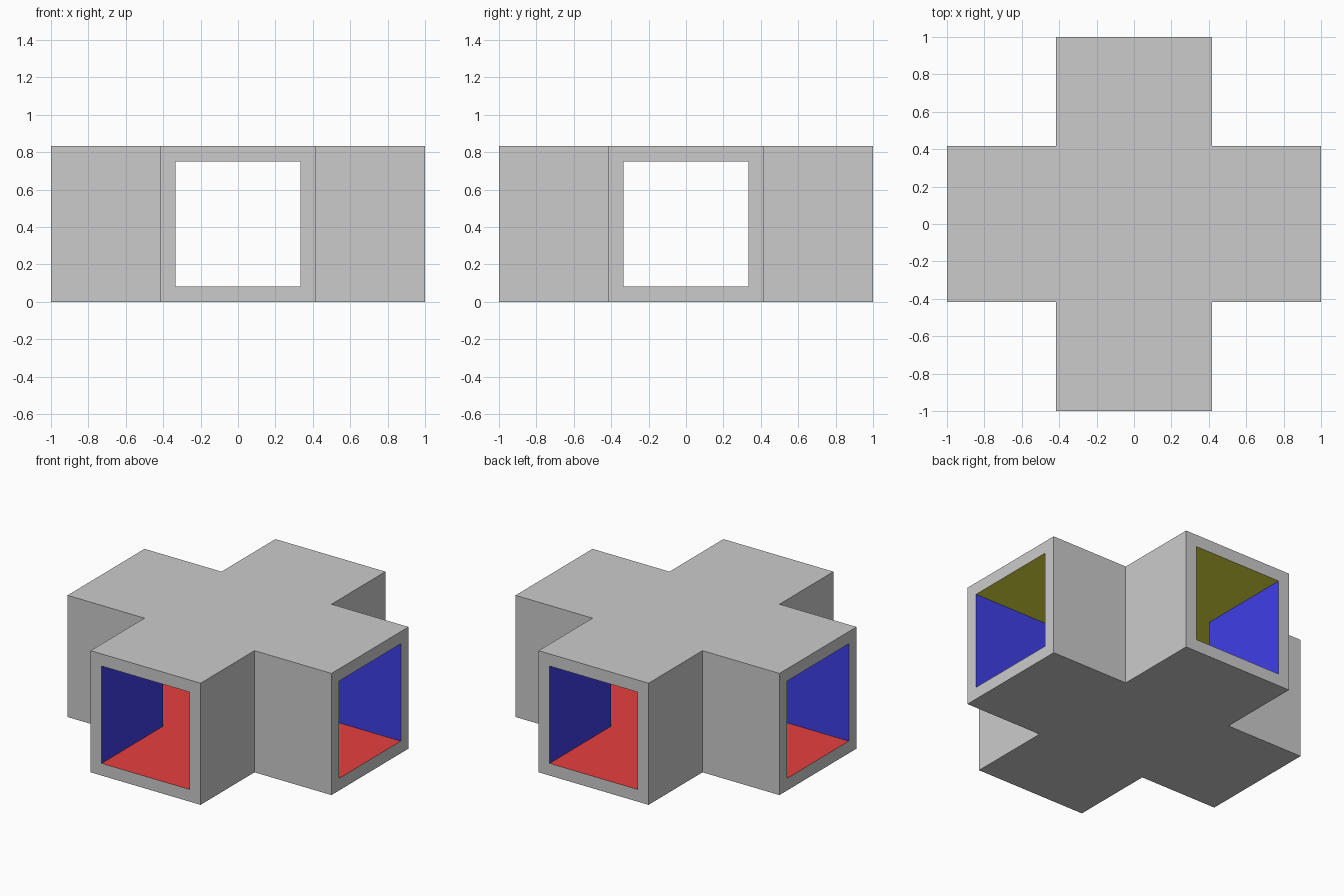
import bpy, bmesh
from mathutils import Matrix
from math import pi

if "Cube" in bpy.data.objects:
    bpy.data.objects.remove(bpy.data.objects["Cube"])

HALF = 5 / 12        # outer half width of each arm
WALL = 1 / 12        # wall thickness
HEIGHT = 5 / 6


def material(name, color):
    m = bpy.data.materials.new(name)
    m.diffuse_color = color
    m.use_nodes = True
    m.node_tree.nodes["Principled BSDF"].inputs["Base Color"].default_value = m.diffuse_color
    return m


def cross_ring(bm, half, z):
    """Twelve-point plus outline, counter-clockwise, arms reaching 1 unit."""
    ring = []
    for k in range(4):
        turn = Matrix.Rotation(k * pi / 2, 3, 'Z')
        for x, y in ((1, -half), (1, half), (half, half)):
            ring.append(bm.verts.new(turn @ Matrix.Translation((x, y, z)).translation))
    return ring


def tube(bm, half, z0, z1, inward, slots):
    """Cross-shaped shell with open arm ends; slots = bottom, side, top."""
    low, high = cross_ring(bm, half, z0), cross_ring(bm, half, z1)
    loops = [(low[::-1], slots[0]), (high, slots[2])]
    for i in range(12):
        if i % 3:        # every third side is an open arm end
            j = (i + 1) % 12
            loops.append(([low[i], low[j], high[j], high[i]], slots[1]))
    for verts, slot in loops:
        face = bm.faces.new(verts[::-1] if inward else verts)
        face.material_index = slot
    return low, high


bm = bmesh.new()

# Grey outer shell, then coloured passage: floor, walls, ceiling
out_low, out_high = tube(bm, HALF, 0, HEIGHT, False, (0, 0, 0))
in_low, in_high = tube(bm, HALF - WALL, WALL, HEIGHT - WALL, True, (1, 2, 3))

# Grey rims joining shell and passage at the four openings
for i in range(0, 12, 3):
    outer = [out_low[i], out_low[i + 1], out_high[i + 1], out_high[i]]
    inner = [in_low[i], in_low[i + 1], in_high[i + 1], in_high[i]]
    for a in range(4):
        b = (a + 1) % 4
        bm.faces.new((outer[a], outer[b], inner[b], inner[a]))

mesh = bpy.data.meshes.new("crossing_corridor")
bm.to_mesh(mesh)
bm.free()
for m in (None,
          material("floor_red", (0.8, 0.05, 0.05, 1)),
          material("wall_blue", (0.05, 0.05, 0.8, 1)),
          material("ceiling_yellow", (0.8, 0.8, 0.05, 1))):
    mesh.materials.append(m)
corridor = bpy.data.objects.new("crossing_corridor", mesh)
bpy.context.collection.objects.link(corridor)
